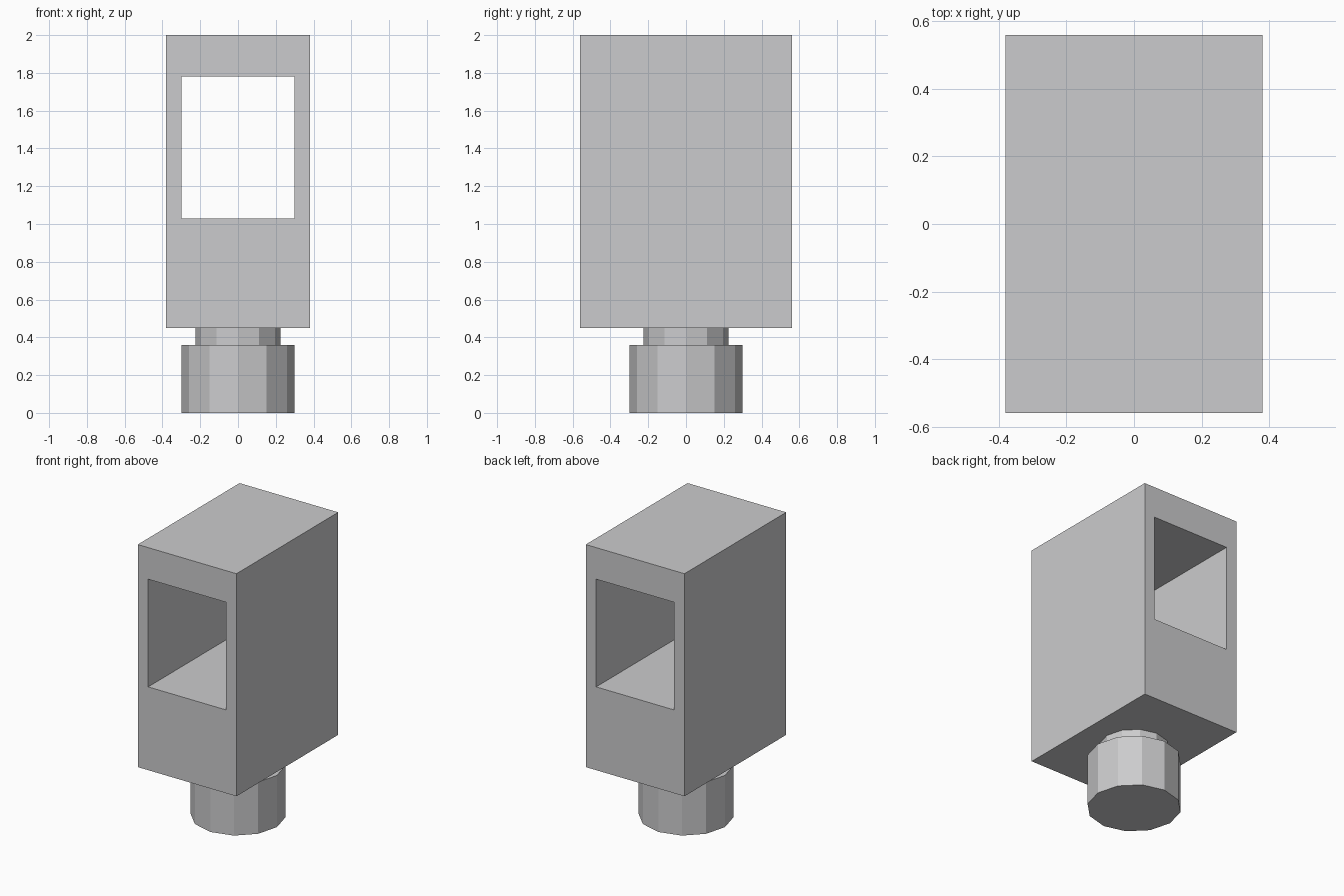
import bpy
import bmesh

default_cube = bpy.data.objects.get("Cube")
if default_cube:
    bpy.data.objects.remove(default_cube, do_unlink=True)

# Single grey finish
grey = bpy.data.materials.new("light grey")
grey.use_nodes = True
colour = (0.6, 0.6, 0.61, 1)
grey.diffuse_color = colour
grey.node_tree.nodes["Principled BSDF"].inputs["Base Color"].default_value = colour


def rectangle(half_width, bottom, top, y):
    """Corner points of an upright rectangle at depth y."""
    return [(-half_width, y, bottom), (half_width, y, bottom),
            (half_width, y, top), (-half_width, y, top)]


def add_housing(name, depth, outer, inner):
    """Rectangular block with a rectangular tunnel running front to back."""
    bm = bmesh.new()
    loops = [[bm.verts.new(p) for p in rectangle(*size, y)]
             for size, y in ((outer, -depth / 2), (outer, depth / 2),
                             (inner, depth / 2), (inner, -depth / 2))]
    # Outer walls, back rim, tunnel walls and front rim
    for k, loop in enumerate(loops):
        following = loops[(k + 1) % len(loops)]
        for i in range(4):
            j = (i + 1) % 4
            bm.faces.new((loop[i], loop[j], following[j], following[i]))
    bmesh.ops.recalc_face_normals(bm, faces=bm.faces)
    mesh = bpy.data.meshes.new(name)
    bm.to_mesh(mesh)
    bm.free()
    obj = bpy.data.objects.new(name, mesh)
    bpy.context.collection.objects.link(obj)
    mesh.materials.append(grey)


def add_post(name, radius, bottom, top):
    """Twelve-sided upright cylinder."""
    bpy.ops.mesh.primitive_cylinder_add(
        vertices=12, radius=radius, depth=top - bottom,
        location=(0, 0, (bottom + top) / 2))
    obj = bpy.context.object
    obj.name = obj.data.name = name
    obj.data.materials.append(grey)


# Base, neck and housing stacked from the ground up
add_post("base", 0.3, 0, 0.36)
add_post("neck", 0.225, 0.36, 0.45)
add_housing("housing", 1.12, outer=(0.38, 0.45, 2), inner=(0.3, 1.03, 1.78))
